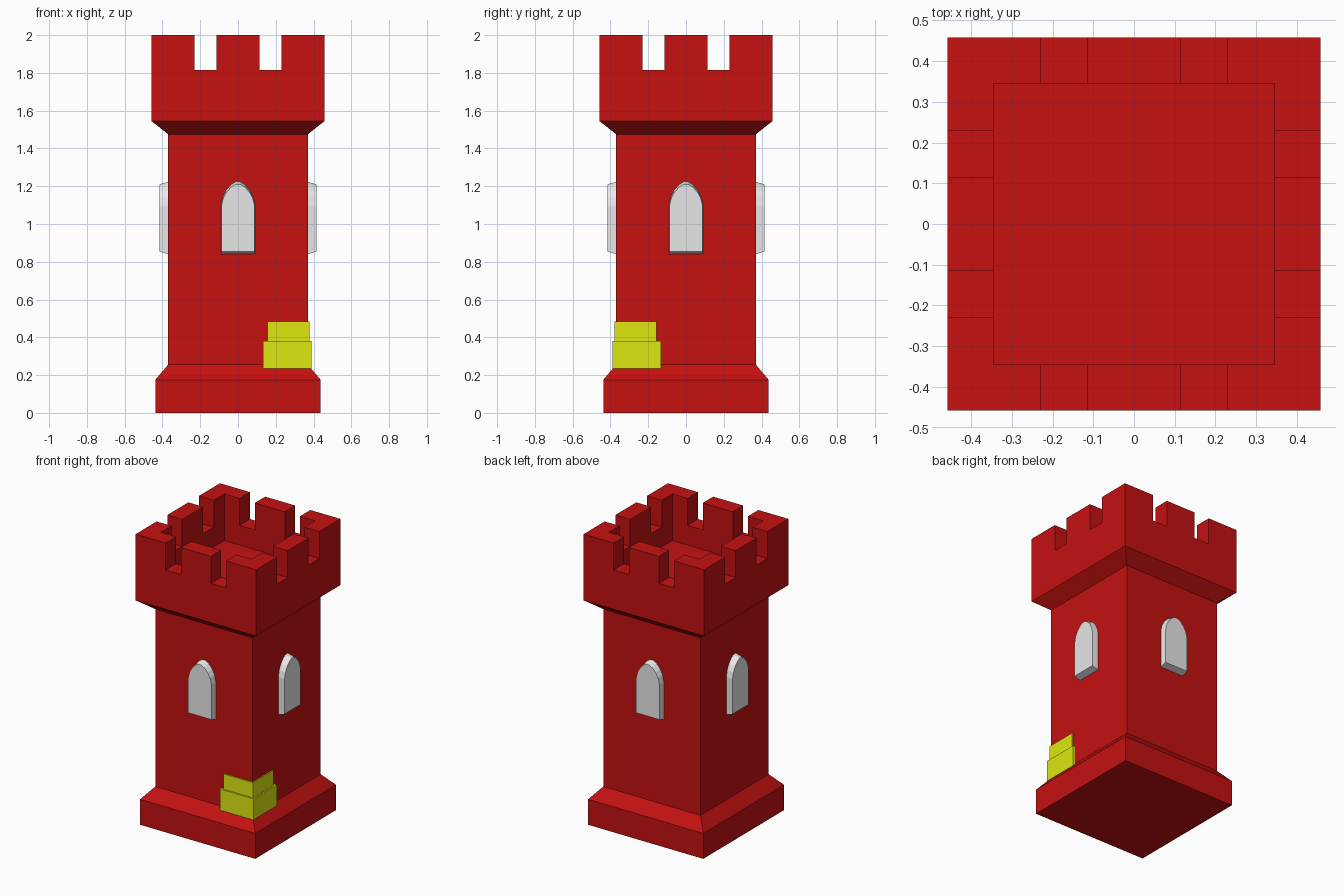
import bpy, bmesh
from mathutils import Matrix
from math import pi

if "Cube" in bpy.data.objects:
    bpy.data.objects.remove(bpy.data.objects["Cube"])


def material(name, rgb):
    m = bpy.data.materials.new(name)
    m.diffuse_color = (*rgb, 1)
    m.use_nodes = True
    m.node_tree.nodes["Principled BSDF"].inputs["Base Color"].default_value = m.diffuse_color
    return m


RED = material("red", (0.557, 0.0056, 0.0056))
YELLOW = material("yellow", (0.73, 0.8, 0.0056))
GREY = material("light grey", (0.8, 0.8, 0.8))


def finish(bm, name, mat):
    bmesh.ops.recalc_face_normals(bm, faces=bm.faces)
    me = bpy.data.meshes.new(name)
    bm.to_mesh(me)
    bm.free()
    me.materials.append(mat)
    ob = bpy.data.objects.new(name, me)
    bpy.context.collection.objects.link(ob)
    return ob


def loft(rings, name, mat, cap_start=True, cap_end=True):
    """Skin a list of point rings that all have the same count."""
    bm = bmesh.new()
    vr = [[bm.verts.new(p) for p in r] for r in rings]
    n = len(vr[0])
    for a, b in zip(vr, vr[1:]):
        for i in range(n):
            j = (i + 1) % n
            bm.faces.new((a[i], a[j], b[j], b[i]))
    if cap_start:
        bm.faces.new(vr[0])
    if cap_end:
        bm.faces.new(vr[-1])
    return finish(bm, name, mat)


def square(h, z):
    return [(-h, -h, z), (h, -h, z), (h, h, z), (-h, h, z)]


def prism(outline, z0, z1, name, mat, bottom=True):
    return loft([[(x, y, z) for x, y in outline] for z in (z0, z1)],
                name, mat, cap_start=bottom)


# Tower: plinth, shaft, flared crown and sunken roof floor
OUT, INN, NOTCH, TOP = 0.458, 0.345, 1.815, 2.0
profile = [(0.438, 0), (0.438, 0.175), (0.37, 0.255), (0.37, 1.475),
           (OUT, 1.545), (OUT, NOTCH), (INN, NOTCH), (INN, 1.68)]
loft([square(h, z) for h, z in profile], "tower_body", RED)

# Battlements: an L-shaped corner and a straight middle merlon per side
A, B = 0.23, 0.114
corner = [(A, -OUT), (OUT, -OUT), (OUT, -A), (INN, -A), (INN, -INN), (A, -INN)]
middle = [(-B, -OUT), (B, -OUT), (B, -INN), (-B, -INN)]
# Arched windows: half outline mirrored, front face slightly shorter
half = [(0.09, 0.84), (0.09, 1.10), (0.08, 1.145), (0.062, 1.18),
        (0.035, 1.21), (0.012, 1.224)]
arch = half + [(-x, z) for x, z in reversed(half)]


def window_ring(y, s):
    zc = 1.0325
    return [(x * (1 - (1 - s) * 0.3), y, zc + (z - zc) * s) for x, z in arch]


for i, side in enumerate(("front", "right", "back", "left")):
    turn = Matrix.Rotation(i * pi / 2, 4, 'Z')
    parts = [
        prism(corner, NOTCH, TOP, side + "_corner_merlon", RED, False),
        prism(middle, NOTCH, TOP, side + "_middle_merlon", RED, False),
        loft([window_ring(-0.365, 1), window_ring(-0.37, 1),
              window_ring(-0.415, 0.925)], side + "_window", GREY),
    ]
    for ob in parts:
        ob.data.transform(turn)

# Yellow stepped blocks wrapping one lower corner
for name, a, b, z0, z1 in (("lower_corner_block", 0.133, 0.388, 0.235, 0.38),
                           ("upper_corner_block", 0.155, 0.378, 0.38, 0.485)):
    prism([(a, -b), (b, -b), (b, -a), (a, -a)], z0, z1, name, YELLOW)
